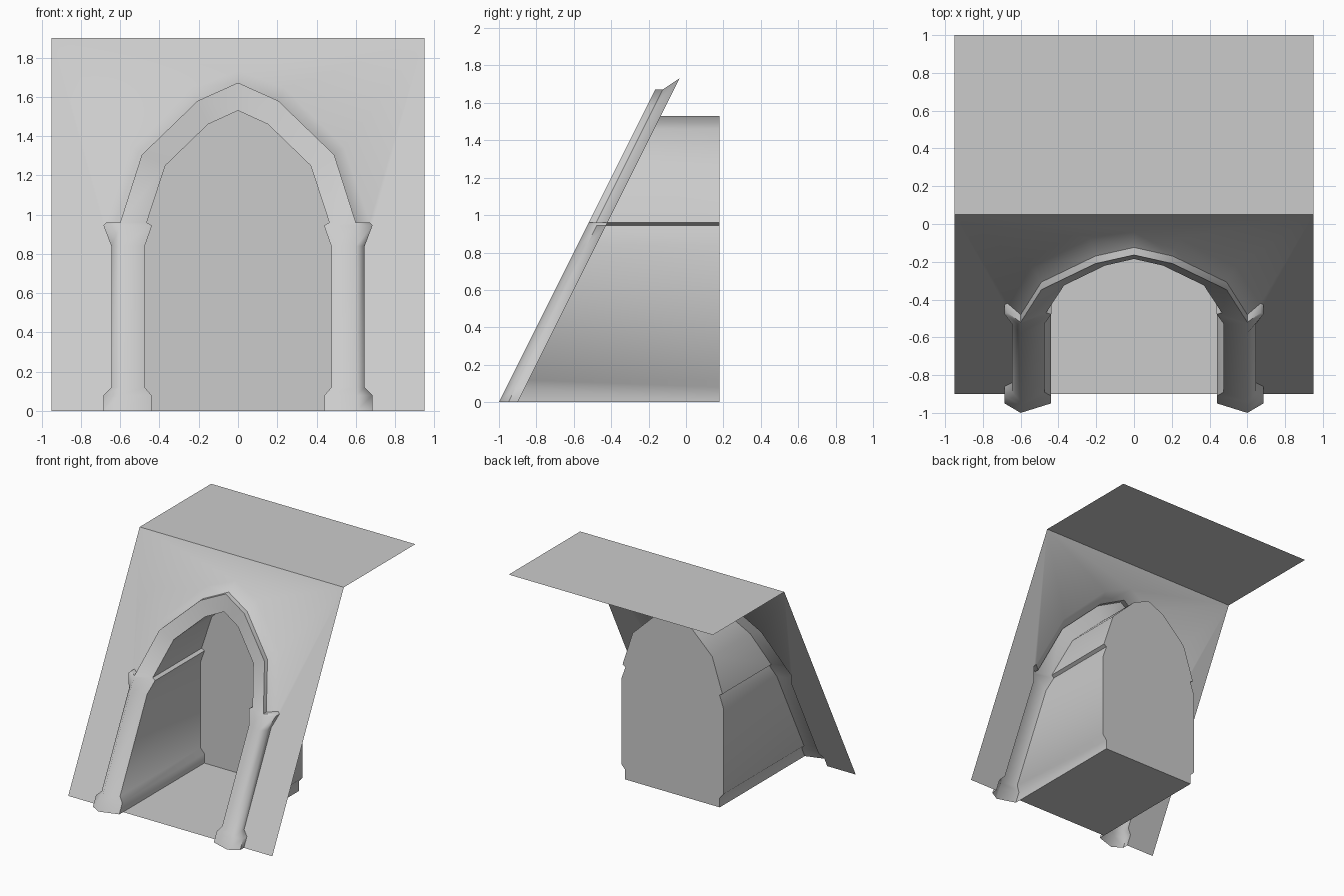
import bpy
import bmesh
from math import radians

if "Cube" in bpy.data.objects:
    bpy.data.objects.remove(bpy.data.objects["Cube"])

stone = bpy.data.materials.new("grey stone")
stone.use_nodes = True
GREY = (0.6, 0.6, 0.6, 1)
stone.diffuse_color = GREY
stone.node_tree.nodes["Principled BSDF"].inputs["Base Color"].default_value = GREY

# Half profiles as (x, z), from the foot upwards
INNER = [(.44, 0), (.44, .08), (.475, .12), (.475, .84), (.438, .945), (.465, .96),
         (.37, 1.25), (.153, 1.46), (0, 1.53)]
COLUMN = [(.685, 0), (.685, .08), (.645, .12), (.645, .84), (.685, .945), (.67, .96)]
ARCH = [(.6, .96), (.49, 1.305), (.205, 1.58), (0, 1.672)]
FLARE = [(.67, .96), (.54, 1.345), (.235, 1.645), (0, 1.732)]
RIDGE = [(.6, z) for x, z in COLUMN[:-1]] + ARCH
HALF, TOP, BACK, DEPTH = .95, 1.9, .18, 1.0


def lean(points, out):
    """Place a profile on the leaning wall plane, pushed forward by out."""
    return [(x, z / 2 - .9 - out, z) for x, z in points]


def strip(a, b):
    return [(a[i], b[i], b[i + 1], a[i + 1]) for i in range(len(a) - 1)]


def mirrored(faces):
    return faces + [[(-x, y, z) for x, y, z in reversed(f)] for f in faces]


def build(name, faces):
    bm = bmesh.new()
    for f in faces:
        bm.faces.new([bm.verts.new(p) for p in f])
    bmesh.ops.remove_doubles(bm, verts=bm.verts, dist=.0005)
    mesh = bpy.data.meshes.new(name)
    bm.to_mesh(mesh)
    bm.free()
    mesh.materials.append(stone)
    ob = bpy.data.objects.new(name, mesh)
    bpy.context.collection.objects.link(ob)
    bpy.ops.object.select_all(action='DESELECT')
    ob.select_set(True)
    bpy.context.view_layer.objects.active = ob
    bpy.ops.object.shade_smooth_by_angle(angle=radians(55))
    return ob


# Columns and arch moulding
inner, ridge = lean(INNER, .05), lean(RIDGE, .1)
side, root = lean(COLUMN, .05), lean(COLUMN, 0)
arch, arch_back = lean(ARCH, .1), lean(ARCH, .06)
trim = strip(inner, ridge) + strip(ridge[:len(side)], side) + strip(side, root)
trim += strip(arch, arch_back)
trim.append((arch[0], side[-1], root[-1], arch_back[0]))
build("arch_and_columns", mirrored(trim))

# Leaning wall, with a flare that meets the arch
flare = lean(FLARE, 0)
foot, corner = lean([(HALF, 0), (HALF, TOP)], 0)
corner_left = (-corner[0], corner[1], corner[2])
wall = strip(arch_back, flare)
wall.append([root[0], foot, corner] + root[:0:-1])
wall += [(flare[i], corner, flare[i + 1]) for i in range(len(flare) - 1)]
build("leaning_wall", mirrored(wall) + [(flare[-1], corner, corner_left)])

# Tunnel sides, vault, floor and end wall, facing inwards
rear = [(x, BACK, z) for x, z in INNER]
end = rear + [(-x, y, z) for x, y, z in rear[-2::-1]]
floor = [(-INNER[0][0], -.9, 0), (INNER[0][0], -.9, 0), rear[0], end[-1]]
build("tunnel", mirrored(strip(rear, inner)) + [end, floor])

# Flat ledge behind the top of the wall
build("top_ledge", [(corner_left, corner, (HALF, DEPTH, TOP), (-HALF, DEPTH, TOP))])
